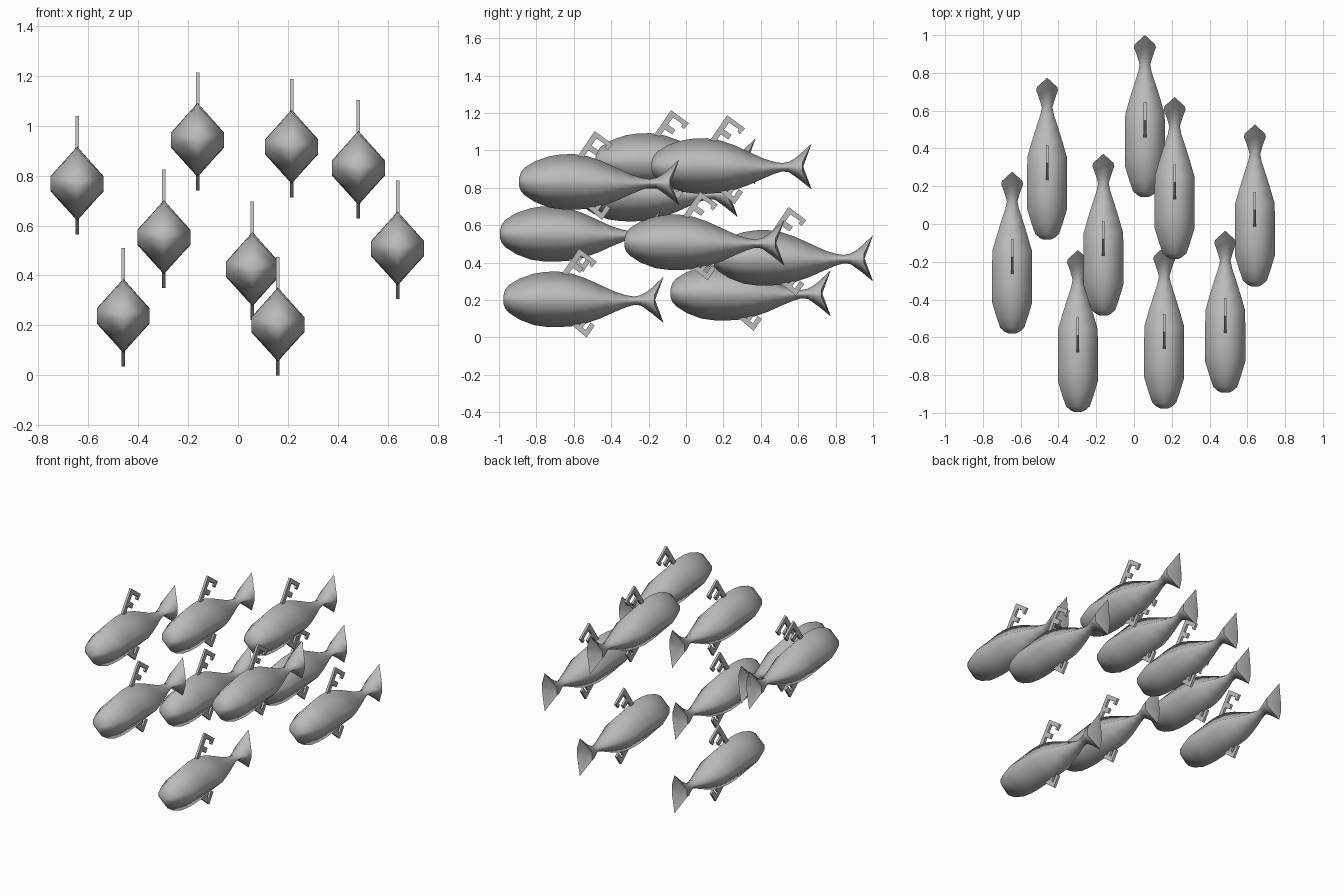
import bpy, bmesh

if "Cube" in bpy.data.objects:
    bpy.data.objects.remove(bpy.data.objects["Cube"])

grey = bpy.data.materials.new("grey")
grey.diffuse_color = (0.5, 0.5, 0.5, 1)
grey.use_nodes = True
grey.node_tree.nodes["Principled BSDF"].inputs["Base Color"].default_value = grey.diffuse_color

# Body stations: distance from nose, half width, top height, bottom height
STATIONS = [
    (0.000, 0.020, 0.222, 0.182), (0.010, 0.040, 0.255, 0.155),
    (0.030, 0.063, 0.280, 0.132), (0.085, 0.082, 0.314, 0.096),
    (0.164, 0.106, 0.341, 0.066), (0.230, 0.106, 0.351, 0.057),
    (0.295, 0.106, 0.352, 0.055), (0.370, 0.106, 0.340, 0.060),
    (0.440, 0.104, 0.316, 0.074), (0.520, 0.081, 0.280, 0.102),
    (0.600, 0.056, 0.243, 0.138), (0.660, 0.036, 0.225, 0.163),
    (0.700, 0.028, 0.219, 0.174), (0.735, 0.038, 0.226, 0.171),
    (0.765, 0.048, 0.243, 0.150), (0.790, 0.058, 0.262, 0.132),
]


def section(y, w, top, bottom, side_y=None):
    """Six-sided section: ridge, two flat sides, keel."""
    sy = y if side_y is None else side_y
    mid, h = (top + bottom) / 2, (top - bottom) * 0.1
    return [(0, y, top), (w, sy, mid + h), (w, sy, mid - h),
            (0, y, bottom), (-w, sy, mid - h), (-w, sy, mid + h)]


def make_body():
    bm = bmesh.new()
    rings = [section(*s) for s in STATIONS]
    # Forked tail: tips reach further back than the sides
    rings.append(section(0.857, 0.054, 0.324, 0.078, side_y=0.808))
    rings = [[bm.verts.new(p) for p in r] for r in rings]
    for a, b in zip(rings, rings[1:]):
        for i in range(6):
            j = (i + 1) % 6
            bm.faces.new((a[i], a[j], b[j], b[i]))
    bm.faces.new(rings[0])
    # Hollowed trailing edge of the tail
    hub = bm.verts.new((0, 0.812, 0.2))
    end = rings[-1]
    for i in range(6):
        bm.faces.new((end[i], end[(i + 1) % 6], hub))
    bmesh.ops.recalc_face_normals(bm, faces=bm.faces)
    for f in bm.faces:
        f.smooth = True
    for e in bm.edges:
        if all(v in end for v in e.verts):
            e.smooth = False
    me = bpy.data.meshes.new("fish_body")
    bm.to_mesh(me)
    bm.free()
    return me


def make_plate(name, outline, half=0.007):
    """Thin upright plate cut from a side outline."""
    bm = bmesh.new()
    face = bm.faces.new([bm.verts.new((-half, y, z)) for y, z in outline])
    ext = bmesh.ops.extrude_face_region(bm, geom=[face])
    verts = [g for g in ext["geom"] if isinstance(g, bmesh.types.BMVert)]
    bmesh.ops.translate(bm, verts=verts, vec=(2 * half, 0, 0))
    bmesh.ops.recalc_face_normals(bm, faces=bm.faces)
    me = bpy.data.meshes.new(name)
    bm.to_mesh(me)
    bm.free()
    return me


# Notched fins: a slanted stem with arms pointing back
back_fin = [(0.296, 0.315), (0.405, 0.475), (0.500, 0.405), (0.474, 0.374),
            (0.460, 0.386), (0.467, 0.400), (0.415, 0.436), (0.388, 0.398),
            (0.428, 0.370), (0.411, 0.345), (0.371, 0.373), (0.330, 0.310)]
belly_fin = [(0.350, 0.080), (0.445, 0.000), (0.489, 0.064), (0.467, 0.080),
             (0.441, 0.040), (0.425, 0.052), (0.441, 0.076), (0.425, 0.088),
             (0.406, 0.066), (0.380, 0.090)]

parts = {"body": make_body(),
         "back_fin": make_plate("back_fin", back_fin),
         "belly_fin": make_plate("belly_fin", belly_fin)}
for me in parts.values():
    me.materials.append(grey)

# The school: x, nose y, lowest z of each fish
SCHOOL = [(-0.645, -0.580, 0.565), (-0.460, -0.083, 0.035),
          (-0.297, -0.995, 0.350), (-0.162, -0.485, 0.740),
          (0.058, 0.143, 0.222), (0.160, -0.977, 0.000),
          (0.215, -0.185, 0.713), (0.483, -0.893, 0.628),
          (0.640, -0.330, 0.305)]
for n, pos in enumerate(SCHOOL, 1):
    for part, me in parts.items():
        ob = bpy.data.objects.new(f"fish_{n}_{part}", me)
        ob.location = pos
        bpy.context.collection.objects.link(ob)
